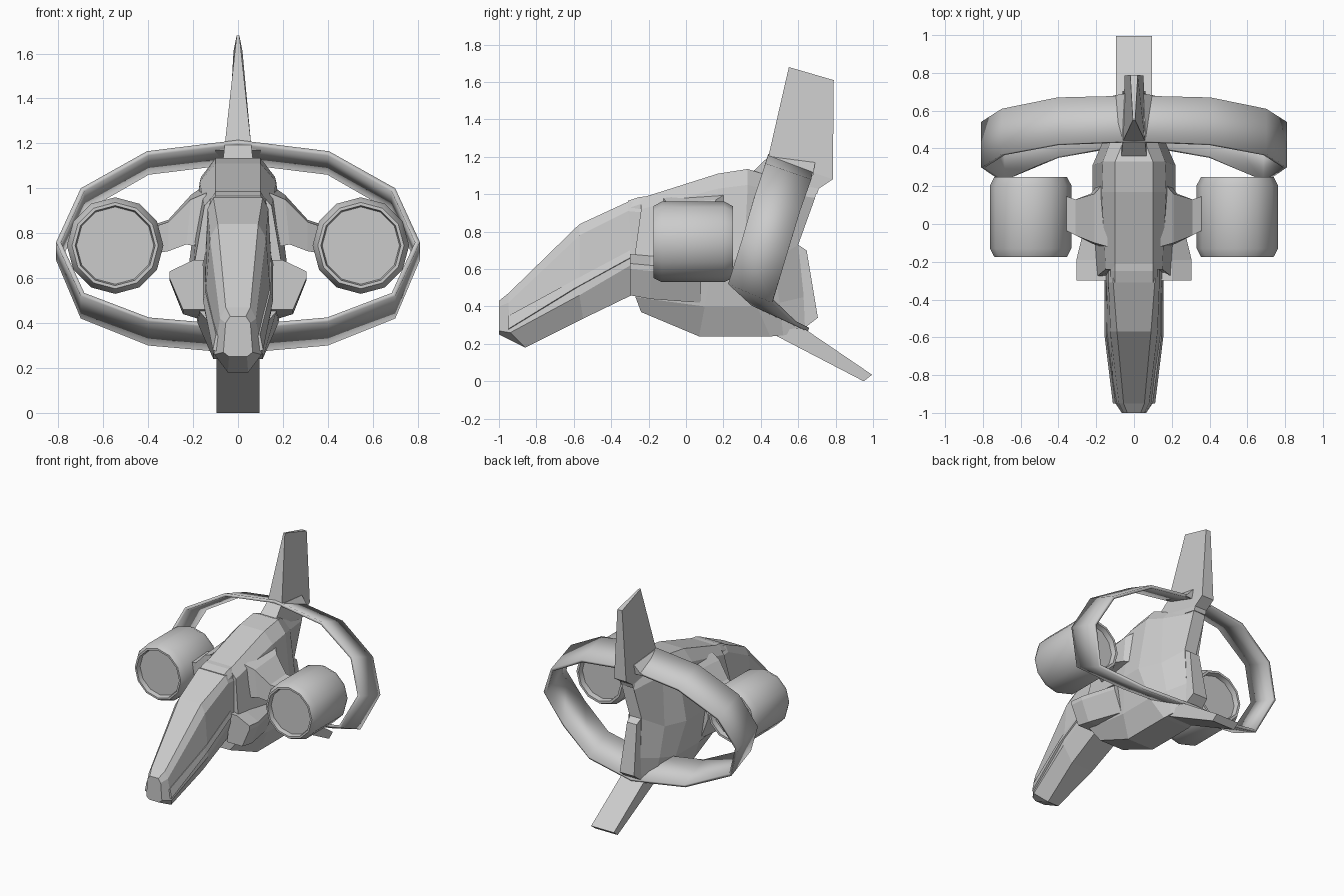
import bpy, bmesh, math


def make(name, bm, smooth=False):
    bmesh.ops.recalc_face_normals(bm, faces=bm.faces)
    me = bpy.data.meshes.new(name)
    bm.to_mesh(me)
    bm.free()
    ob = bpy.data.objects.new(name, me)
    bpy.context.collection.objects.link(ob)
    if smooth:
        bpy.ops.object.select_all(action='DESELECT')
        ob.select_set(True)
        bpy.context.view_layer.objects.active = ob
        bpy.ops.object.shade_smooth_by_angle(angle=math.radians(35))
    return ob


def loft(name, stations, smooth=False, mirror=False):
    """Skin closed sections of (x, y, z) points and cap both ends."""
    bm = bmesh.new()
    rings = [[bm.verts.new(p) for p in s] for s in stations]
    n = len(rings[0])
    for a, b in zip(rings, rings[1:]):
        for i in range(n):
            j = (i + 1) % n
            bm.faces.new((a[i], a[j], b[j], b[i]))
    bm.faces.new(rings[0])
    bm.faces.new(rings[-1])
    ob = make(name, bm, smooth)
    if mirror:
        m = ob.modifiers.new("Mirror", 'MIRROR')
        m.use_axis[0] = True
    return ob


def sym(half):
    """Complete a right-hand half section across x = 0."""
    return half + [(-x, y, z) for x, y, z in reversed(half)]


# Drooping nose with faceted canopy
nose = [
    [(.035, -1, .43), (.055, -1, .40), (.065, -1, .27), (.04, -1, .25)],
    [(.055, -.95, .47), (.08, -.95, .42), (.105, -.94, .26), (.045, -.86, .18)],
    [(.09, -.57, .84), (.125, -.57, .78), (.15, -.57, .46), (.09, -.55, .335)],
    [(.11, -.31, .96), (.135, -.31, .91), (.15, -.28, .63), (.1, -.25, .48)],
    [(.11, -.2, .95), (.135, -.2, .9), (.15, -.2, .65), (.1, -.2, .48)],
]
loft("nose", [sym(s) for s in nose])

# Raised rim behind the canopy
loft("canopy_rim", [sym([(.1, y, z), (.125, y, z - .04), (.13, y, z - .12)])
                    for y, z in ((-.31, .965), (-.25, .985), (-.2, .99))])

# Rails along the lower edges of the canopy
loft("canopy_rail", [
    [(.07, -.95, .33), (.098, -.95, .35), (.112, -.95, .28), (.08, -.95, .27)],
    [(.11, -.6, .53), (.145, -.6, .54), (.155, -.6, .495), (.11, -.6, .48)],
    [(.1, -.3, .69), (.148, -.3, .70), (.157, -.3, .66), (.1, -.3, .64)],
], mirror=True)

# Main fuselage narrowing to a thin tail
body = [
    [(.1, -.24, .98), (.15, -.24, .92), (.2, -.28, .63), (.17, -.27, .45), (.1, -.24, .37)],
    [(.1, .17, 1.11), (.17, .17, 1.03), (.22, .15, .65), (.18, .1, .4), (.11, .07, .24)],
    [(.1, .33, 1.135), (.165, .33, 1.05), (.22, .31, .65), (.18, .38, .4), (.11, .45, .24)],
    [(.055, .44, 1.1), (.12, .45, 1.02), (.15, .47, .65), (.13, .5, .42), (.1, .52, .245)],
    [(.045, .7, 1.03), (.05, .69, .98), (.05, .6, .73), (.06, .63, .45), (.07, .64, .27)],
]
loft("fuselage", [sym(s) for s in body])

# Upright tail fin
fin = [
    [(.09, .33, 1.05), (.05, .70, 1.0)],
    [(.07, .335, 1.1), (.05, .71, 1.03)],
    [(.058, .44, 1.2), (.05, .785, 1.08)],
    [(.006, .55, 1.68), (.02, .79, 1.61)],
]
loft("tail_fin", [sym(s) for s in fin])

# Lower tail plate
loft("tail_plate", [
    sym([(.095, .45, .26), (.095, .62, .29)]),
    sym([(.095, .95, 0), (.095, .995, .035)]),
])

# Rear exhaust block
loft("rear_exhaust", [
    sym([(.05, .55, .74), (.075, .55, .3)]),
    sym([(.045, .60, .73), (.07, .64, .29)]),
    sym([(.04, .645, .70), (.06, .705, .34)]),
])

# Hoop wing: upper half tilted, lower half swept back
front = [(0, .44, 1.215), (.405, .425, 1.165), (.7, .37, 1.0), (.81, .30, .76),
         (.7, .225, .52), (.4, .35, .405), (0, .42, .37)]
back = [(0, .68, 1.13), (.405, .67, 1.08), (.7, .61, .91), (.81, .54, .68),
        (.7, .46, .42), (.4, .58, .30), (0, .65, .265)]
bm = bmesh.new()
edges = [[bm.verts.new(p) for p in pts + [(-x, y, z) for x, y, z in pts[5:0:-1]]]
         for pts in (front, back)]
for i in range(12):
    j = (i + 1) % 12
    bm.faces.new((edges[0][i], edges[0][j], edges[1][j], edges[1][i]))
hoop = make("hoop_wing", bm, smooth=True)
sol = hoop.modifiers.new("Solidify", 'SOLIDIFY')
sol.thickness = .022
sol.offset = -1

# Fillets joining the hoop to the fin
loft("fin_fillet", [sym([(.062, .46, 1.2), (.1, .46, 1.17)]),
                    sym([(.05, .69, 1.17), (.11, .68, 1.1)])])

# Engine nacelles with recessed ends
steps = [(-.14, .172), (-.175, .178), (-.175, .192), (-.13, .215),
         (.205, .215), (.25, .192), (.25, .175), (.21, .17)]
loft("engine", [[(.547 + r * math.cos(i * math.tau / 12), y,
                  .745 + r * math.sin(i * math.tau / 12)) for i in range(12)]
                for y, r in steps], smooth=True, mirror=True)

# Pylons carrying the engines
loft("engine_pylon", [
    [(.14, -.12, .98), (.14, .24, 1.02), (.18, .22, .76), (.18, -.12, .74)],
    [(.21, -.1, .95), (.21, .16, .97), (.23, .16, .77), (.23, -.1, .75)],
    [(.31, -.06, .85), (.31, .13, .86), (.31, .13, .74), (.31, -.06, .72)],
    [(.37, -.03, .83), (.37, .15, .84), (.37, .15, .72), (.37, -.03, .71)],
], mirror=True)

# Angular side intakes
loft("side_intake", [
    [(.14, y, zt + .05), (.2, y, zt + .05), (x, y, zt), (x, y, zt - .03),
     (x - .06, y, zb), (.12, y, zb)]
    for y, x, zt, zb in ((-.3, .305, .63, .46), (-.19, .305, .62, .44), (.08, .24, .61, .42))
], mirror=True)
